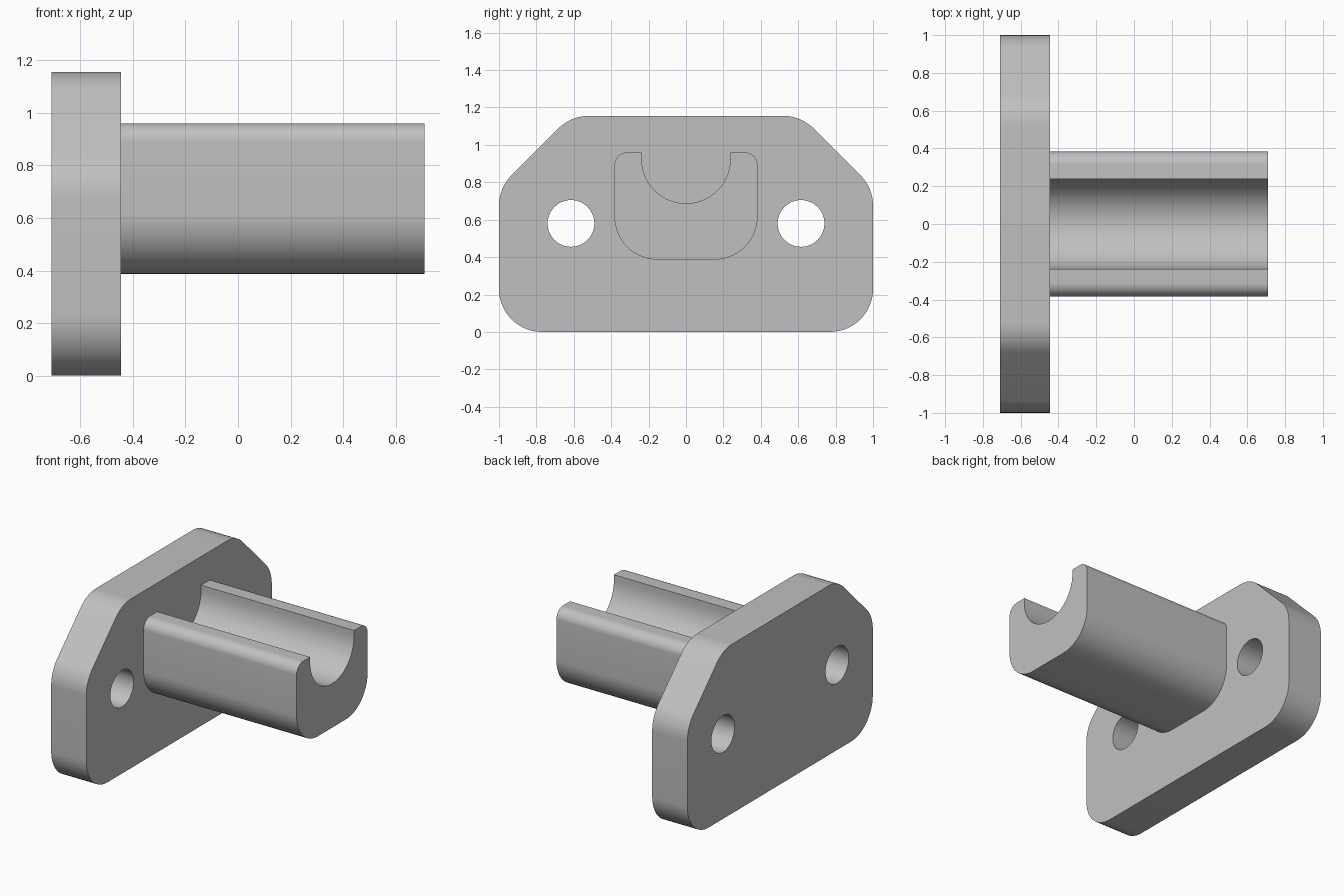
import bpy, bmesh, math
from mathutils import Vector

cube = bpy.data.objects.get("Cube")
if cube:
    bpy.data.objects.remove(cube, do_unlink=True)

# Single grey material
grey = bpy.data.materials.new("plain grey")
grey.use_nodes = True
colour = (0.53, 0.53, 0.53, 1)
grey.diffuse_color = colour
grey.node_tree.nodes["Principled BSDF"].inputs["Base Color"].default_value = colour


def rounded(corners, steps=14):
    """Outline in (y, z) from (y, z, radius) corners, each filleted."""
    points = []
    for i, (y, z, radius) in enumerate(corners):
        corner = Vector((y, z))
        if radius == 0:
            points.append(corner)
            continue
        to_prev = (Vector(corners[i - 1][:2]) - corner).normalized()
        to_next = (Vector(corners[(i + 1) % len(corners)][:2]) - corner).normalized()
        half = to_prev.angle(to_next) / 2
        centre = corner + (to_prev + to_next).normalized() * radius / math.sin(half)
        start = corner + to_prev * radius / math.tan(half) - centre
        end = corner + to_next * radius / math.tan(half) - centre
        sweep = math.pi - 2 * half
        for k in range(steps + 1):
            t = k / steps
            points.append(centre + (start * math.sin((1 - t) * sweep)
                                    + end * math.sin(t * sweep)) / math.sin(sweep))
    return points


def circle(y, z, radius, steps=48):
    return [Vector((y + radius * math.cos(k * math.tau / steps),
                    z + radius * math.sin(k * math.tau / steps))) for k in range(steps)]


def mirrored(half):
    """Complete a right-hand run of corners with its mirror image."""
    return half + [(-y, z, r) for y, z, r in reversed(half)]


def extrude_profile(name, loops, x0, x1):
    """Solid from an outline and holes, running along x."""
    bm = bmesh.new()
    for loop in loops:
        verts = [bm.verts.new((x0, p.x, p.y)) for p in loop]
        for a, b in zip(verts, verts[1:] + verts[:1]):
            bm.edges.new((a, b))
    bmesh.ops.remove_doubles(bm, verts=bm.verts[:], dist=0.0005)
    bmesh.ops.triangle_fill(bm, edges=bm.edges[:], use_beauty=True, normal=(1, 0, 0))
    new = bmesh.ops.extrude_face_region(bm, geom=bm.faces[:], use_keep_orig=True)["geom"]
    bmesh.ops.translate(bm, vec=(x1 - x0, 0, 0),
                        verts=[g for g in new if isinstance(g, bmesh.types.BMVert)])
    bmesh.ops.recalc_face_normals(bm, faces=bm.faces[:])
    for face in bm.faces:
        face.smooth = True
    mesh = bpy.data.meshes.new(name)
    bm.to_mesh(mesh)
    bm.free()
    mesh.set_sharp_from_angle(angle=math.radians(30))
    mesh.materials.append(grey)
    obj = bpy.data.objects.new(name, mesh)
    bpy.context.collection.objects.link(obj)
    return obj


# Mounting plate with sloped shoulders and two bolt holes
plate = mirrored([(1, 0, 0.23), (1, 0.77, 0.23), (0.615, 1.155, 0.23)])
holes = [circle(side * 0.615, 0.58, 0.125) for side in (-1, 1)]
extrude_profile("mounting_plate", [rounded(plate)] + holes, -0.71, -0.445)

# Projecting arm with a round-bottomed channel along its top
arm = mirrored([(0.383, 0.387, 0.23), (0.383, 0.96, 0.07),
                (0.237, 0.96, 0), (0.237, 0.687, 0.237)])
extrude_profile("channel_arm", [rounded(arm)], -0.45, 0.71)
